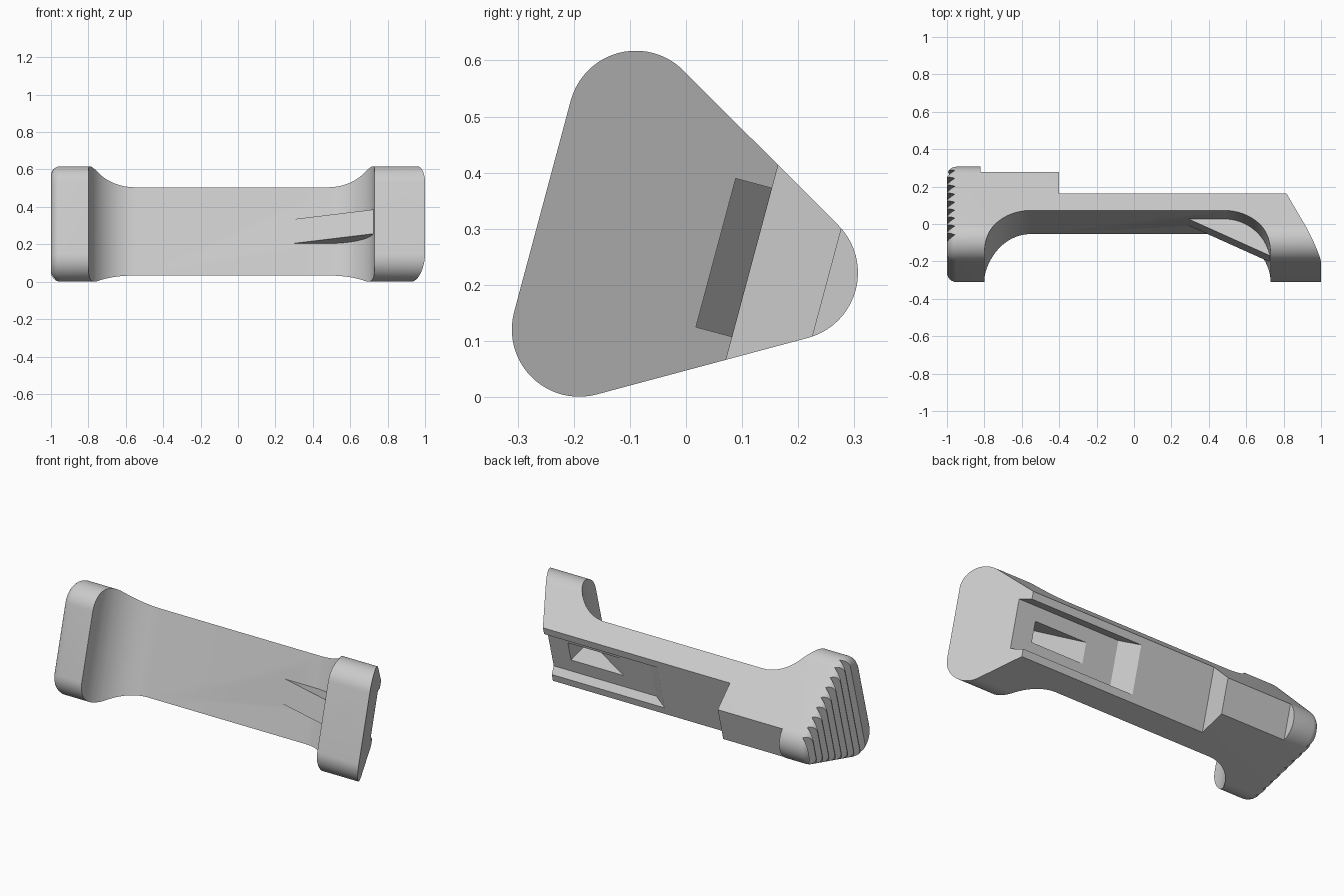
import bpy, bmesh, math
from mathutils import Vector, Matrix

default = bpy.data.objects.get("Cube")
if default:
    bpy.data.objects.remove(default, do_unlink=True)

grey = bpy.data.materials.new("light_grey")
grey.use_nodes = True
colour = (0.6, 0.6, 0.6, 1)
grey.diffuse_color = colour
grey.node_tree.nodes["Principled BSDF"].inputs["Base Color"].default_value = colour


def make_object(name, bm):
    bmesh.ops.recalc_face_normals(bm, faces=bm.faces)
    mesh = bpy.data.meshes.new(name)
    bm.to_mesh(mesh)
    bm.free()
    mesh.materials.append(grey)
    obj = bpy.data.objects.new(name, mesh)
    bpy.context.collection.objects.link(obj)
    return obj


def loft(name, rings):
    """Skin a list of equal point rings and cap both ends."""
    bm = bmesh.new()
    rows = [[bm.verts.new(p) for p in ring] for ring in rings]
    for a, b in zip(rows, rows[1:]):
        for i in range(len(a)):
            j = (i + 1) % len(a)
            bm.faces.new((a[i], a[j], b[j], b[i]))
    bm.faces.new(rows[0])
    bm.faces.new(rows[-1])
    return make_object(name, bm)


def prism(name, outline, half_width):
    """Extrude a side outline across the width."""
    return loft(name, [[(x, y, z) for x, y in outline] for z in (-half_width, half_width)])


def rod(name, start, end, radius):
    start, end = Vector(start), Vector(end)
    axis = end - start
    bm = bmesh.new()
    bmesh.ops.create_cone(bm, cap_ends=True, segments=48, radius1=radius, radius2=radius, depth=axis.length)
    turn = axis.to_track_quat('Z', 'Y').to_matrix().to_4x4()
    bm.transform(Matrix.Translation((start + end) / 2) @ turn)
    return make_object(name, bm)


def arc(cx, cy, radius, start, end, steps=20):
    angles = [math.radians(start + (end - start) * i / steps) for i in range(steps + 1)]
    return [(cx + radius * math.cos(a), cy + radius * math.sin(a)) for a in angles]


def section(x, radius):
    """Rounded triangle, flat at the front and pointing back."""
    pts = (arc(0.338, 0, radius, -60, 60) + arc(0, 0.195, radius, 60, 180)
           + arc(0, -0.195, radius, 180, 300))
    return [(x, y, z) for y, z in pts]


# Main bar with one softened end
R, F = 0.12, 0.05
rings = []
for i in range(7):
    t = math.radians(15 * i)
    rings.append(section(-1 + F * (1 - math.sin(t)), R - F * (1 - math.cos(t))))
rings = rings[::-1]
rings[0], rings[-1] = rings[-1], rings[0]
rings = sorted(rings, key=lambda ring: ring[0][0])
body = loft("handle_body", rings + [section(1, R)])


def combine(tool, operation='DIFFERENCE'):
    tool.hide_render = True
    mod = body.modifiers.new(tool.name, 'BOOLEAN')
    mod.operation = operation
    mod.solver = 'EXACT'
    mod.object = tool
    bpy.context.view_layer.update()
    graph = bpy.context.evaluated_depsgraph_get()
    mesh = bpy.data.meshes.new_from_object(body.evaluated_get(graph))
    body.modifiers.clear()
    body.data = mesh
    bpy.data.objects.remove(tool, do_unlink=True)


# Flat back and sloped end
combine(prism("back_cut", [(-0.4, 0.267), (1.2, 0.267), (1.2, 0.7), (-0.4, 0.7)], 0.5))
combine(prism("end_cut", [(1.01, -0.141), (0.719, 0.467), (1.3, 0.467), (1.3, -0.141)], 0.5))

# Long front recess with rounded corners
arch = ([(-0.8, -0.3)] + arc(-0.55, -0.095, 0.25, 180, 90)
        + arc(0.48, -0.095, 0.25, 90, 0) + [(0.73, -0.3)])
combine(prism("front_recess", arch, 0.5))

# Channel in the back, open at the sloped end
combine(prism("back_channel", [(0.18, 0.2), (1.2, 0.2), (1.2, 0.3), (0.03, 0.3)], 0.137))

# Ramp rib in the front recess, with its slot and cord hole
combine(prism("ramp_rib", [(0.28, 0.16), (0.72, -0.045), (0.76, -0.045), (0.76, 0.18), (0.28, 0.18)], 0.067), 'UNION')
combine(prism("rib_slot", [(0.36, 0.21), (0.72, 0.02), (0.72, 0.23), (0.36, 0.23)], 0.058))
combine(rod("cord_hole", (0.928, -0.22, 0), (0.70, 0.142, 0), 0.055))

# Open cylinder seat in the back ridge
combine(prism("seat_opening", [(-0.82, 0.405), (-0.3, 0.405), (-0.3, 0.6), (-0.82, 0.6)], 0.3))
combine(rod("seat_bore", (-0.819, 0.362, 0), (-0.38, 0.362, 0), 0.094))

# Saw-tooth grip on the softened end
teeth, pitch = [(-1.1, -0.03)], 0.052
for i in range(9):
    y = -0.03 + pitch * i
    teeth += [(-1.005, y), (-0.958, y + pitch * 0.6)]
teeth += [(-1.005, -0.03 + pitch * 9), (-1.1, -0.03 + pitch * 9)]
combine(prism("grip_teeth", teeth, 0.5))

# Lean the bar onto its lower edge
body.data.transform(Matrix.Translation((0, -0.14, 0.309)) @ Matrix.Rotation(math.radians(-15), 4, 'X'))
bpy.ops.object.select_all(action='DESELECT')
body.select_set(True)
bpy.context.view_layer.objects.active = body
bpy.ops.object.shade_smooth_by_angle(angle=math.radians(25))
